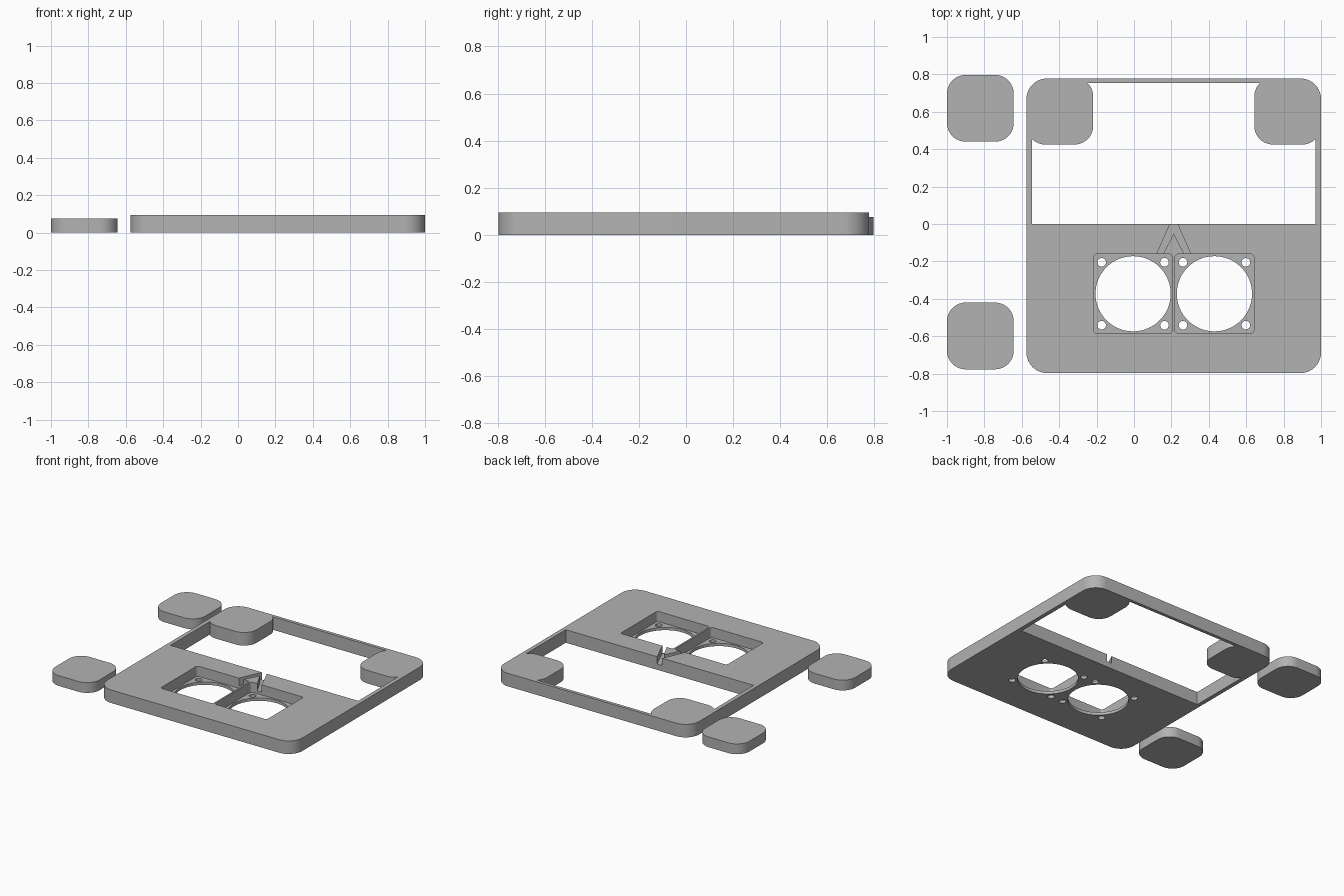
import bpy, bmesh, math

if "Cube" in bpy.data.objects:
    bpy.data.objects.remove(bpy.data.objects["Cube"])

TOP = 0.095          # plate thickness
PAD = 0.075          # loose pad thickness
CX = 0.2125          # plate centre line
FAN_X = (CX - 0.2175, CX + 0.2175)
FAN_Y = -0.373

grey = bpy.data.materials.new("plain grey")
grey.diffuse_color = (0.45, 0.45, 0.45, 1)
grey.use_nodes = True
grey.node_tree.nodes["Principled BSDF"].inputs["Base Color"].default_value = grey.diffuse_color


def prism(name, pts, z0, z1):
    """Extrude a closed counter-clockwise outline from z0 to z1."""
    bm = bmesh.new()
    low = [bm.verts.new((x, y, z0)) for x, y in pts]
    high = [bm.verts.new((x, y, z1)) for x, y in pts]
    bm.faces.new(low[::-1])
    bm.faces.new(high)
    n = len(pts)
    for i in range(n):
        j = (i + 1) % n
        bm.faces.new((low[i], low[j], high[j], high[i]))
    mesh = bpy.data.meshes.new(name)
    bm.to_mesh(mesh)
    bm.free()
    mesh.materials.append(grey)
    ob = bpy.data.objects.new(name, mesh)
    bpy.context.collection.objects.link(ob)
    return ob


def rounded(x0, x1, y0, y1, r, seg=10):
    """Outline of a rectangle with round corners."""
    pts = []
    corners = ((x1 - r, y1 - r), (x0 + r, y1 - r), (x0 + r, y0 + r), (x1 - r, y0 + r))
    for k, (cx, cy) in enumerate(corners):
        for i in range(seg + 1):
            a = math.pi / 2 * (k + i / seg)
            pts.append((cx + r * math.cos(a), cy + r * math.sin(a)))
    return pts


def circle(cx, cy, r, n):
    return [(cx + r * math.cos(2 * math.pi * i / n), cy + r * math.sin(2 * math.pi * i / n))
            for i in range(n)]


def cut(ob, cutter):
    """Subtract the cutter and remove it."""
    mod = ob.modifiers.new("cut", 'BOOLEAN')
    mod.operation = 'DIFFERENCE'
    mod.solver = 'EXACT'
    mod.object = cutter
    bpy.context.view_layer.update()
    bpy.ops.object.select_all(action='DESELECT')
    bpy.context.view_layer.objects.active = ob
    ob.select_set(True)
    bpy.ops.object.modifier_apply(modifier=mod.name)
    bpy.data.objects.remove(cutter, do_unlink=True)


def smooth(ob):
    bpy.ops.object.select_all(action='DESELECT')
    bpy.context.view_layer.objects.active = ob
    ob.select_set(True)
    bpy.ops.object.shade_smooth_by_angle(angle=math.radians(30))


# Main plate with round corners
plate = prism("base_plate", rounded(-0.575, 1.0, -0.797, 0.778, 0.11), 0, TOP)

# Rear opening, leaving a thin rim and a solid rounded foot in each rear corner
opening = prism("opening_cutter", [(-0.545, 0), (0.97, 0), (0.97, 0.754), (-0.545, 0.754)], -0.1, 0.3)
for x0 in (-0.575, 0.643):
    cut(opening, prism("foot_cutter", rounded(x0, x0 + 0.357, 0.425, 0.782, 0.1), -0.2, 0.4))
cut(plate, opening)

# Two square fan pockets, each with an air hole and four screw holes
for fx in FAN_X:
    cut(plate, prism("pocket_cutter",
                     rounded(fx - 0.2115, fx + 0.2115, FAN_Y - 0.2125, FAN_Y + 0.2125, 0.02, 5), 0.021, 0.3))
    cut(plate, prism("air_cutter", circle(fx, FAN_Y, 0.201, 64), -0.1, 0.2))
    for sx in (-1, 1):
        for sy in (-1, 1):
            cut(plate, prism("screw_cutter",
                             circle(fx + sx * 0.168, FAN_Y + sy * 0.168, 0.023, 20), -0.1, 0.2))

# Forked cable groove from the opening to both pockets
half = [(0.0161, 0.01), (0.0949, -0.17), (0.0605, -0.17), (0, -0.05)]
fork = [(CX - x, y) for x, y in half] + [(CX + x, y) for x, y in half[-2::-1]]
cut(plate, prism("groove_cutter", fork, 0.042, 0.3))
smooth(plate)

# Two loose pads beside the plate
for name, y0 in (("rear_pad", 0.44), ("front_pad", -0.777)):
    smooth(prism(name, rounded(-1.0, -0.643, y0, y0 + 0.357, 0.1), 0, PAD))
